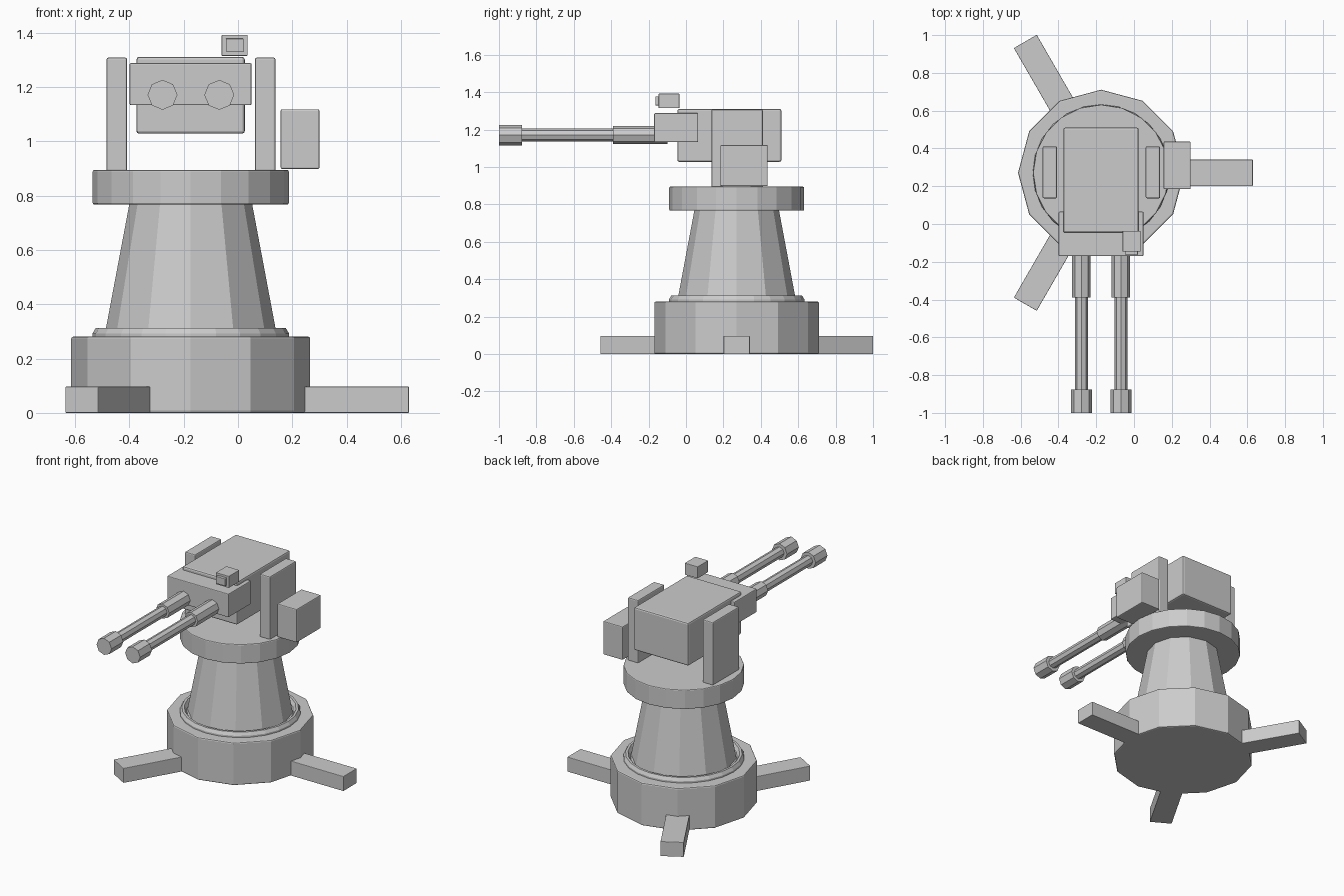
import bpy, bmesh, math
from mathutils import Matrix, Vector

if "Cube" in bpy.data.objects:
    bpy.data.objects.remove(bpy.data.objects["Cube"])

CX, CY = -0.174, 0.271   # vertical axis of the pedestal


def finish(bm, name, bevel=0.0):
    bmesh.ops.recalc_face_normals(bm, faces=bm.faces)
    mesh = bpy.data.meshes.new(name)
    bm.to_mesh(mesh)
    bm.free()
    ob = bpy.data.objects.new(name, mesh)
    bpy.context.collection.objects.link(ob)
    if bevel:
        mod = ob.modifiers.new("edge_bevel", 'BEVEL')
        mod.width = bevel
        mod.segments = 2
        mod.limit_method = 'ANGLE'
        mod.angle_limit = math.radians(50)
    return ob


def box(name, x, y, z, bevel=0.0):
    bm = bmesh.new()
    bmesh.ops.create_cube(bm, size=1)
    lo, hi = (Vector(v) for v in zip(x, y, z))
    for v in bm.verts:
        v.co = Vector(v.co[i] * (hi[i] - lo[i]) + (lo[i] + hi[i]) / 2 for i in range(3))
    return finish(bm, name, bevel)


def turned(name, profile, sides, matrix, bevel=0.0):
    """Stack of (radius, height) rings, capped at both ends."""
    bm = bmesh.new()
    rings = [[bm.verts.new((r * math.cos(math.tau * i / sides),
                            r * math.sin(math.tau * i / sides), h))
              for i in range(sides)] for r, h in profile]
    for a, b in zip(rings, rings[1:]):
        for i in range(sides):
            j = (i + 1) % sides
            bm.faces.new((a[i], a[j], b[j], b[i]))
    bm.faces.new(rings[0][::-1])
    bm.faces.new(rings[-1])
    bm.transform(matrix)
    return finish(bm, name, bevel)


axis = Matrix.Translation((CX, CY, 0))

# Pedestal
turned("base_drum", [(0.44, 0), (0.44, 0.281)], 12, axis, 0.008)
turned("base_ring", [(0.362, 0.27), (0.362, 0.292), (0.35, 0.312), (0.335, 0.312), (0.32, 0.29)],
       24, axis)
turned("pedestal_cone", [(0.32, 0.27), (0.224, 0.78)], 12, axis)
turned("turntable", [(0.361, 0.767), (0.361, 0.895)], 20, axis, 0.006)

# Three radial feet
for k in range(3):
    foot = box(f"foot_{k + 1}", (0.38, 0.803), (-0.07, 0.07), (0, 0.097), 0.003)
    foot.matrix_world = axis @ Matrix.Rotation(k * math.tau / 3, 4, 'Z')

# Yoke arms and ammunition box
for name, x in (("left_yoke_arm", -0.446), ("right_yoke_arm", 0.1)):
    box(name, (x - 0.038, x + 0.038), (0.136, 0.411), (0.89, 1.308), 0.007)
box("ammo_box", (0.157, 0.3), (0.184, 0.437), (0.898, 1.118), 0.006)

# Gun housing
box("gun_housing", (-0.374, 0.025), (-0.046, 0.51), (1.028, 1.311), 0.01)
box("front_block", (-0.399, 0.05), (-0.17, 0.065), (1.133, 1.288), 0.005)

# Twin barrels pointing forward
for side, x in (("left", -0.278), ("right", -0.069)):
    forward = Matrix.Translation((x, 0, 1.171)) @ Matrix.Rotation(math.pi / 2, 4, 'X')
    turned(side + "_barrel_sleeve", [(0.049, 0.1), (0.049, 0.39)], 8, forward)
    turned(side + "_barrel", [(0.034, 0.3), (0.034, 0.95)], 8, forward)
    turned(side + "_muzzle", [(0.055, 0.877), (0.055, 1.0)], 8, forward)

# Sight
box("sight_body", (-0.06, 0.035), (-0.146, -0.036), (1.315, 1.392), 0.002)
box("sight_lens", (-0.045, 0.02), (-0.164, -0.14), (1.33, 1.378), 0.002)
